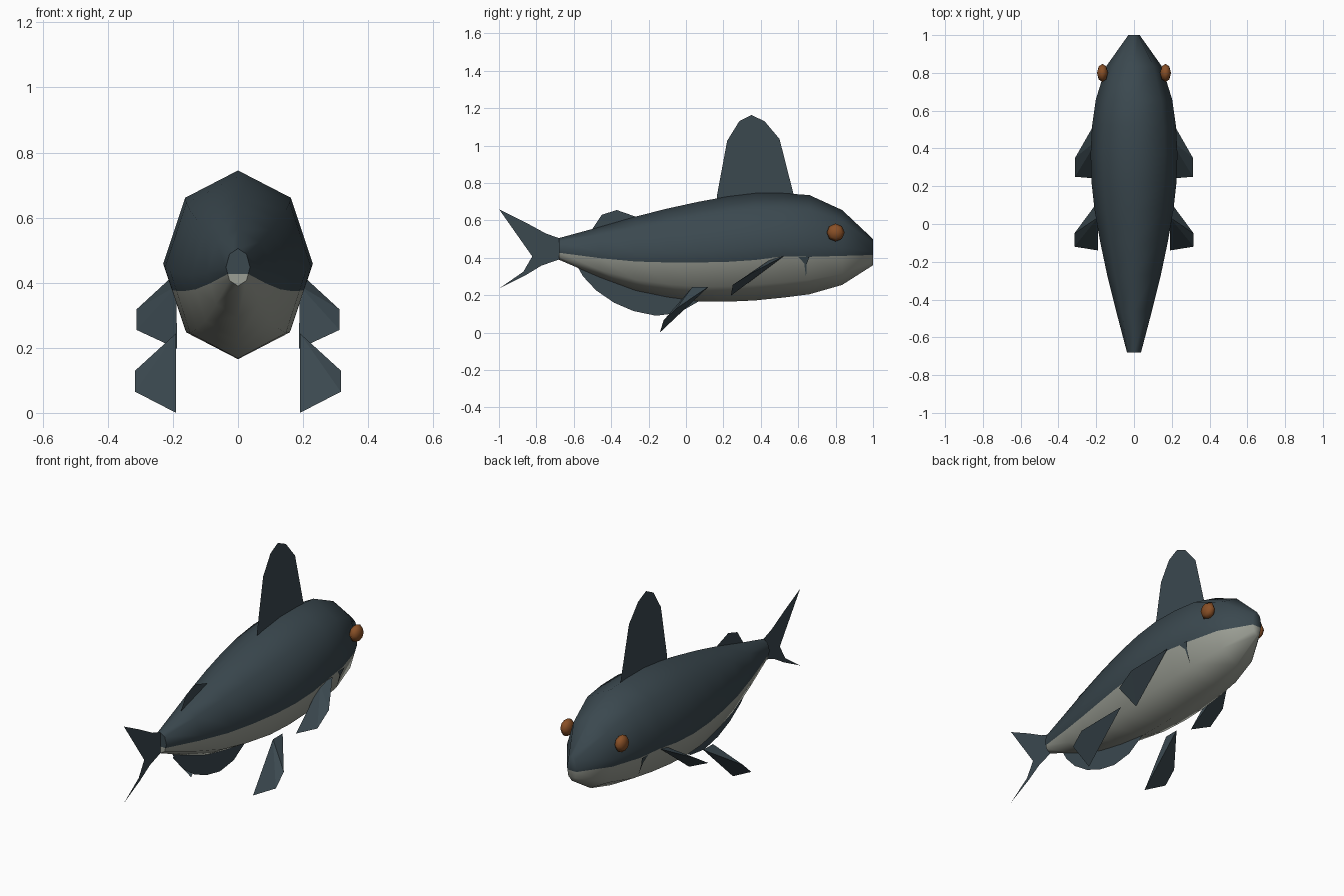
import bpy, bmesh, math
from mathutils import Matrix

if "Cube" in bpy.data.objects:
    bpy.data.objects.remove(bpy.data.objects["Cube"])


def material(name, rgb):
    m = bpy.data.materials.new(name)
    m.diffuse_color = (*rgb, 1.0)
    m.use_nodes = True
    m.node_tree.nodes["Principled BSDF"].inputs["Base Color"].default_value = m.diffuse_color
    return m


SLATE = material("slate_blue", (0.043, 0.065, 0.078))
BELLY = material("pale_grey", (0.33, 0.345, 0.30))
AMBER = material("amber_brown", (0.25, 0.08, 0.02))


def finish(name, bm, mats, smooth=None):
    me = bpy.data.meshes.new(name)
    bm.to_mesh(me)
    bm.free()
    ob = bpy.data.objects.new(name, me)
    bpy.context.collection.objects.link(ob)
    for m in mats:
        me.materials.append(m)
    if smooth:
        bpy.ops.object.select_all(action='DESELECT')
        ob.select_set(True)
        bpy.context.view_layer.objects.active = ob
        bpy.ops.object.shade_smooth_by_angle(angle=math.radians(smooth))
    return ob


# Body stations: y, top z, bottom z, half width, colour boundary z
STATIONS = [
    (-0.68, 0.505, 0.39, 0.037, 0.427), (-0.46, 0.565, 0.295, 0.095, 0.398),
    (-0.27, 0.62, 0.225, 0.142, 0.380), (-0.10, 0.663, 0.19, 0.178, 0.375),
    (0.07, 0.70, 0.167, 0.208, 0.375), (0.22, 0.727, 0.165, 0.225, 0.378),
    (0.37, 0.745, 0.172, 0.230, 0.388), (0.52, 0.745, 0.187, 0.222, 0.408),
    (0.66, 0.735, 0.205, 0.202, 0.405), (0.835, 0.655, 0.255, 0.147, 0.410),
    (1.0, 0.50, 0.36, 0.030, 0.415),
]


def half_ring(top, bottom, w, zb):
    """Right half of an octagon, with a point added on the colour boundary."""
    c, h = (top + bottom) / 2, (top - bottom) / 2
    low = c - 0.707 * h
    t = (c - zb) / (c - low)
    return [(0, top), (0.707 * w, c + 0.707 * h), (w, c),
            (w - t * 0.293 * w, zb), (0.707 * w, low), (0, bottom)]


# Body, dark above the boundary and pale below it
bm = bmesh.new()
rings = []
for y, top, bottom, w, zb in STATIONS:
    right = half_ring(top, bottom, w, zb)
    pts = right + [(-x, z) for x, z in right[-2:0:-1]]
    rings.append([bm.verts.new((x, y, z)) for x, z in pts])
for a, b in zip(rings, rings[1:]):
    for i in range(10):
        j = (i + 1) % 10
        f = bm.faces.new((a[i], a[j], b[j], b[i]))
        f.material_index = 1 if 3 <= i <= 6 else 0
for r in (rings[0], rings[-1]):
    bm.faces.new([r[i] for i in (7, 8, 9, 0, 1, 2, 3)])
    bm.faces.new([r[i] for i in (3, 4, 5, 6, 7)]).material_index = 1
bmesh.ops.recalc_face_normals(bm, faces=bm.faces)
finish("body", bm, [SLATE, BELLY], 65)


# Flat fins on the centre plane, as (y, z) outlines
def flat_fin(name, outline):
    bm = bmesh.new()
    f = bm.faces.new([bm.verts.new((0, y, z)) for y, z in outline])
    bmesh.ops.triangulate(bm, faces=[f])
    finish(name, bm, [SLATE])


flat_fin("dorsal_fin", [(0.17, 0.68), (0.165, 0.73), (0.22, 1.025), (0.285, 1.13),
                        (0.35, 1.163), (0.42, 1.13), (0.50, 1.035), (0.575, 0.74),
                        (0.58, 0.68)])
flat_fin("rear_dorsal_fin", [(-0.51, 0.50), (-0.51, 0.54), (-0.45, 0.63),
                             (-0.37, 0.655), (-0.27, 0.62), (-0.25, 0.55)])
flat_fin("anal_fin", [(-0.59, 0.37), (-0.55, 0.30), (-0.48, 0.225), (-0.385, 0.16),
                      (-0.28, 0.115), (-0.16, 0.09), (-0.04, 0.105), (0.07, 0.168),
                      (0.07, 0.22), (-0.30, 0.32)])
flat_fin("tail_fin", [(-1.0, 0.66), (-0.87, 0.572), (-0.805, 0.50), (-0.775, 0.447),
                      (-0.81, 0.39), (-0.87, 0.325), (-1.0, 0.235), (-0.86, 0.305),
                      (-0.75, 0.372), (-0.68, 0.39), (-0.68, 0.505), (-0.75, 0.53),
                      (-0.86, 0.59)])


# Paired wedge fins
def side_fin(name, pts):
    for side, s in (("right", 1), ("left", -1)):
        bm = bmesh.new()
        for x, y, z in pts:
            bm.verts.new((s * x, y, z))
        bmesh.ops.convex_hull(bm, input=bm.verts[:])
        bmesh.ops.recalc_face_normals(bm, faces=bm.faces)
        finish(f"{name}_{side}", bm, [SLATE])


side_fin("pectoral_fin", [(0.212, 0.525, 0.41), (0.19, 0.45, 0.39), (0.312, 0.35, 0.318),
                          (0.312, 0.25, 0.255), (0.187, 0.24, 0.197)])
side_fin("pelvic_fin", [(0.19, 0.12, 0.245), (0.19, 0.035, 0.245), (0.316, -0.05, 0.13),
                        (0.316, -0.12, 0.065), (0.19, -0.14, 0.0)])

# Eyes and the small dark gill marks
for side, s in (("right", 1), ("left", -1)):
    bm = bmesh.new()
    bmesh.ops.create_uvsphere(bm, u_segments=8, v_segments=4, radius=1)
    bm.transform(Matrix.Translation((s * 0.167, 0.80, 0.535))
                 @ Matrix.Diagonal((0.029, 0.048, 0.048, 1))
                 @ Matrix.Rotation(math.pi / 2, 4, 'Y'))
    finish(f"eye_{side}", bm, [AMBER], 65)

    bm = bmesh.new()
    mark = [(0.60, 0.405), (0.66, 0.405), (0.645, 0.365), (0.642, 0.29), (0.632, 0.37)]
    bm.faces.new([bm.verts.new((s * (0.152 + 0.06 * (z - 0.28) / 0.19), y, z))
                  for y, z in mark[::s]])
    finish(f"gill_mark_{side}", bm, [SLATE])
